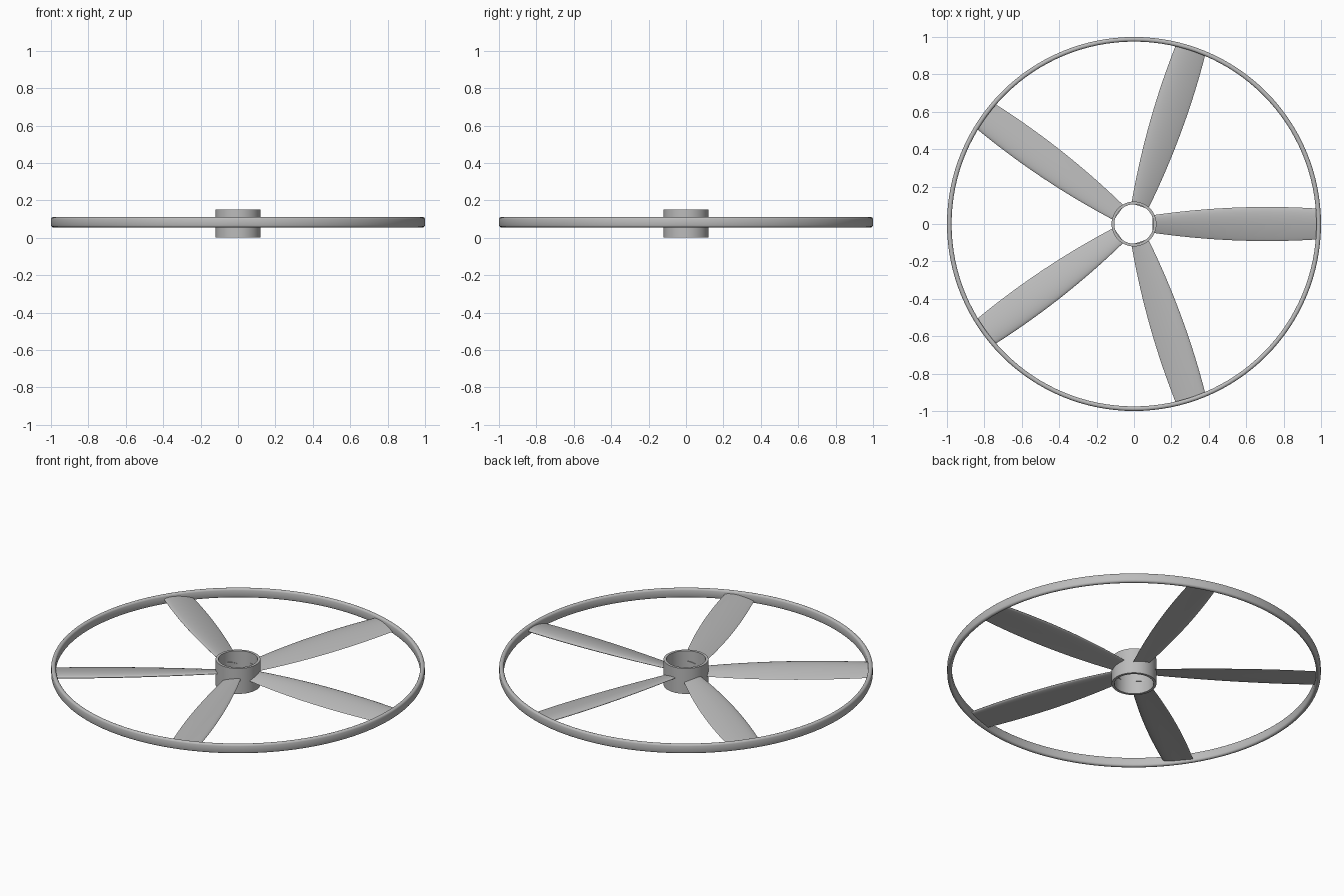
import bpy, bmesh, math
from mathutils import Matrix

cube = bpy.data.objects.get("Cube")
if cube:
    bpy.data.objects.remove(cube, do_unlink=True)

grey = bpy.data.materials.new("mid grey")
grey.use_nodes = True
GREY = (0.5, 0.5, 0.5, 1)
grey.diffuse_color = GREY
grey.node_tree.nodes["Principled BSDF"].inputs["Base Color"].default_value = GREY


def add_object(name, bm, angle):
    bmesh.ops.recalc_face_normals(bm, faces=bm.faces)
    mesh = bpy.data.meshes.new(name)
    bm.to_mesh(mesh)
    bm.free()
    mesh.materials.append(grey)
    obj = bpy.data.objects.new(name, mesh)
    bpy.context.collection.objects.link(obj)
    bpy.ops.object.select_all(action='DESELECT')
    obj.select_set(True)
    bpy.context.view_layer.objects.active = obj
    bpy.ops.object.shade_smooth_by_angle(angle=math.radians(angle))
    return obj


def bridge(bm, loops, closed):
    """Skin neighbouring loops of vertices with quads."""
    n = len(loops[0])
    for i in range(len(loops) if closed else len(loops) - 1):
        a, b = loops[i], loops[(i + 1) % len(loops)]
        for j in range(n):
            k = (j + 1) % n
            bm.faces.new((a[j], a[k], b[k], b[j]))


def revolve(name, profile, steps, angle):
    """Turn a closed (radius, height) profile about the z axis."""
    bm = bmesh.new()
    loops = []
    for i in range(steps):
        t = math.tau * i / steps
        loops.append([bm.verts.new((r * math.cos(t), r * math.sin(t), z)) for r, z in profile])
    bridge(bm, loops, True)
    return add_object(name, bm, angle)


# Hub: open tube
revolve("hub", [(0.12, 0), (0.12, 0.15), (0.105, 0.15), (0.105, 0)], 64, 30)

# Outer ring: rounded capsule section
cap = 0.0125
section = []
for i in range(16):
    t = math.tau * (i + 0.5) / 16
    lift = 0.015 if math.sin(t) > 0 else -0.015
    section.append((0.9875 + cap * math.cos(t), 0.083 + lift + cap * math.sin(t)))
revolve("outer_ring", section, 128, 60)


# Blades: twisted aerofoil sections along the radius
def half_chord(r):
    s = (r - 0.1) / 0.88
    return 0.048 + 0.127 * s - 0.092 * s * s


def make_blade(index):
    bm = bmesh.new()
    loops = []
    stations, points = 18, 24
    for i in range(stations + 1):
        s = i / stations
        r = 0.1 + 0.88 * s
        half = half_chord(r)
        pitch = math.radians(11 - 5.5 * s)
        loop = []
        for j in range(points):
            t = math.tau * j / points
            u = math.cos(t)                    # +1 is the leading edge
            thick = half * 0.11 * math.sin(t) * (1 + 0.55 * u)
            camber = half * 0.06 * (1 - u * u)
            y, z = half * u, thick + camber
            loop.append(bm.verts.new((r, y * math.cos(pitch) - z * math.sin(pitch),
                                      0.077 + y * math.sin(pitch) + z * math.cos(pitch))))
        loops.append(loop)
    bridge(bm, loops, False)
    bm.faces.new(loops[0])
    bm.faces.new(loops[-1])
    bm.transform(Matrix.Rotation(math.tau * index / 5, 4, 'Z'))
    add_object(f"blade_{index + 1}", bm, 50)


for n in range(5):
    make_blade(n)
